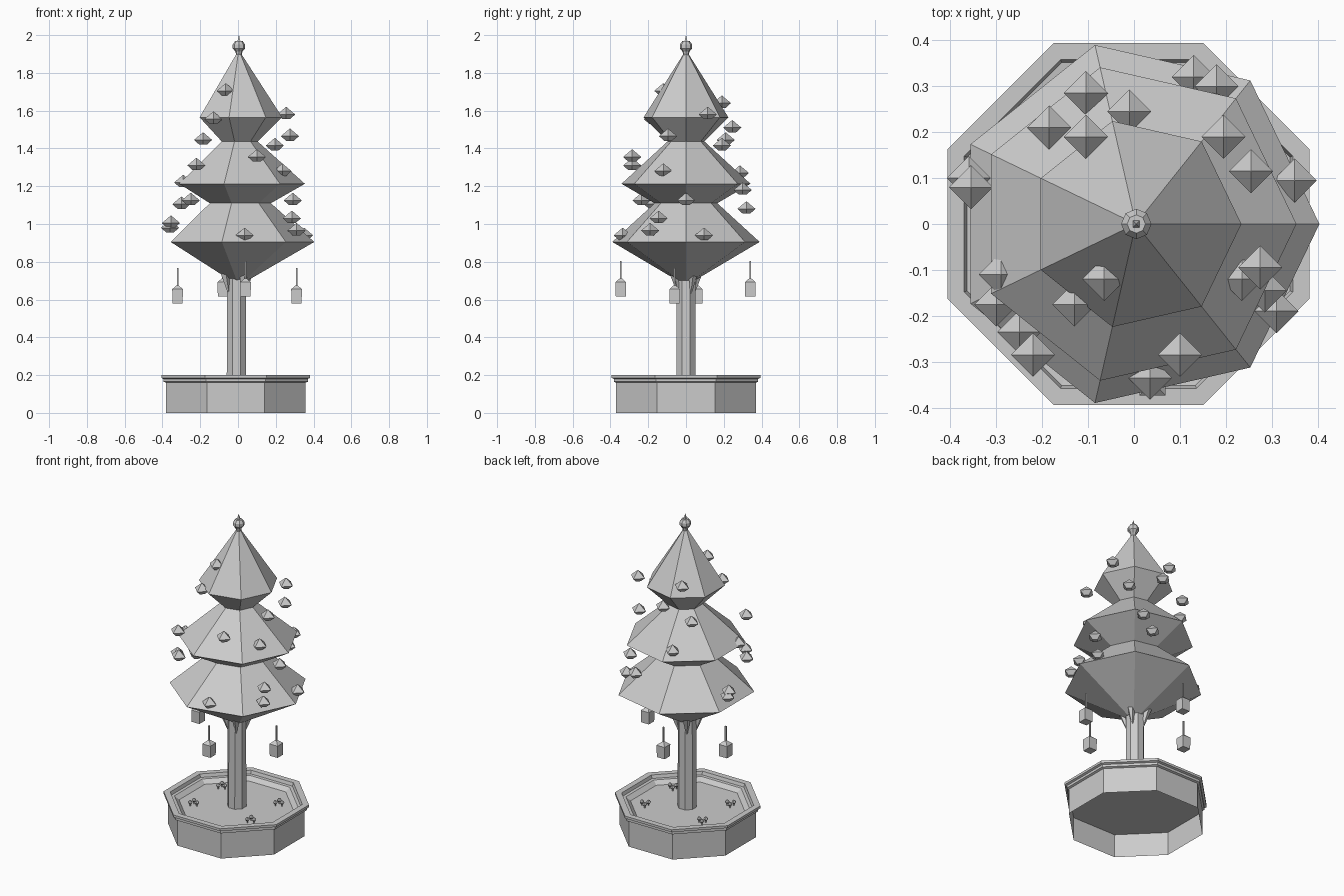
import bpy, bmesh, math
from mathutils import Vector

if "Cube" in bpy.data.objects:
    bpy.data.objects.remove(bpy.data.objects["Cube"], do_unlink=True)

grey = bpy.data.materials.new("plain grey")
grey.use_nodes = True
grey.diffuse_color = (0.6, 0.6, 0.6, 1)
grey.node_tree.nodes["Principled BSDF"].inputs["Base Color"].default_value = grey.diffuse_color

PLANTER_X = -0.012


def finish(name, bm):
    mesh = bpy.data.meshes.new(name)
    bm.to_mesh(mesh)
    bm.free()
    mesh.materials.append(grey)
    obj = bpy.data.objects.new(name, mesh)
    bpy.context.collection.objects.link(obj)
    return obj


def turn(bm, profile, sides, centre=(0, 0, 0), phase=0.0, cap=True):
    """Revolve (radius, height) points listed from bottom to top."""
    c = Vector(centre)
    rings = []
    for r, z in profile:
        ring = []
        for i in range(sides):
            a = phase + math.tau * i / sides
            ring.append(bm.verts.new(c + Vector((r * math.cos(a), r * math.sin(a), z))))
        rings.append(ring)
    for low, high in zip(rings, rings[1:]):
        for i in range(sides):
            j = (i + 1) % sides
            bm.faces.new((low[i], low[j], high[j], high[i]))
    if cap:
        bm.faces.new(rings[0][::-1])
        bm.faces.new(rings[-1])


def part(name, profile, sides, centre=(0, 0, 0), phase=0.0, cap=True):
    bm = bmesh.new()
    turn(bm, profile, sides, centre, phase, cap)
    return finish(name, bm)


def octagon(apothems):
    return [(a / math.cos(math.pi / 8), z) for a, z in apothems]


# Octagonal planter: open shell with a stepped rim and a raised floor
EIGHTH = math.pi / 8
part("planter_wall", octagon([(0.37, 0), (0.37, 0.16), (0.382, 0.165), (0.382, 0.18),
                              (0.394, 0.185), (0.394, 0.2), (0.358, 0.2),
                              (0.352, 0.18), (0.335, 0.178), (0.31, 0.155)]),
     8, (PLANTER_X, 0, 0), EIGHTH, cap=False)
part("planter_floor", octagon([(0.37, 0.148), (0.37, 0.155)]), 8, (PLANTER_X, 0, 0), EIGHTH)

# Trunk and short branches under the foliage
part("trunk", [(0.056, 0.155), (0.054, 0.76)], 8, (-0.008, 0, 0), EIGHTH)
for i in range(4):
    a = math.tau * (i + 0.35) / 4
    out = Vector((math.cos(a), math.sin(a), 0))
    bm = bmesh.new()
    turn(bm, [(0.003, 0), (0.025, 0.12)], 5)
    for v in bm.verts:
        v.co += out * (0.045 + 0.25 * v.co.z) + Vector((-0.008, 0, 0.62))
    finish("branch", bm)

# Three foliage tiers with seven sides
part("foliage", [(0.045, 0.7), (0.4, 0.905), (0.17, 1.11), (0.35, 1.213),
                 (0.1, 1.437), (0.23, 1.565), (0.014, 1.9)], 7, (0.004, 0, 0))

# Finial
part("finial_ball", [(0.015, 1.895), (0.018, 1.912), (0.033, 1.93), (0.033, 1.95),
                     (0.02, 1.968)], 8, (0.005, 0, 0))
part("finial_spike", [(0.013, 1.96), (0.0005, 2.0)], 4, (0.005, 0, 0), math.pi / 4)

# Faceted ornaments around the foliage
ornaments = [
    (-0.065, -0.12, 1.71), (-0.105, 0.19, 1.645), (0.255, 0.115, 1.585),
    (-0.13, -0.175, 1.56), (-0.01, 0.245, 1.515), (0.275, -0.095, 1.47),
    (-0.185, 0.21, 1.45), (0.195, 0.19, 1.42), (0.1, -0.285, 1.36),
    (-0.22, -0.285, 1.315), (0.235, -0.12, 1.285), (-0.105, 0.285, 1.275),
    (-0.29, -0.11, 1.225), (0.18, 0.3, 1.185), (0.29, 0, 1.13),
    (-0.25, -0.235, 1.13), (-0.3, -0.175, 1.11), (0.13, 0.32, 1.085),
    (0.285, -0.145, 1.035), (-0.355, 0.08, 1.01), (-0.36, 0.1, 0.985),
    (0.31, -0.19, 0.97), (0.35, 0.095, 0.945), (0.035, -0.335, 0.945)]
for spot in ornaments:
    part("ornament", [(0.02, -0.03), (0.048, -0.005), (0.001, 0.035)], 4, spot)

# Hanging lanterns: box, pyramid roof and rod
lanterns = [(0.31, -0.06, 0.58), (-0.32, 0.06, 0.58), (0.04, -0.345, 0.617), (-0.08, 0.34, 0.617)]
for spot in lanterns:
    bm = bmesh.new()
    turn(bm, [(0.038, 0), (0.04, 0.075), (0.008, 0.095)], 4, spot, math.pi / 4)
    turn(bm, [(0.006, 0.09), (0.006, 0.187)], 4, spot, math.pi / 4)
    finish("lantern", bm)

# Small flower clusters on the planter floor
for sx in (-1, 1):
    for sy in (-1, 1):
        bm = bmesh.new()
        for i in range(3):
            a = math.tau * i / 3
            base = (PLANTER_X + 0.2 * sx + 0.022 * math.cos(a), 0.14 * sy + 0.022 * math.sin(a), 0.155)
            turn(bm, [(0.004, 0), (0.004, 0.016)], 4, base)
            turn(bm, [(0.006, 0.012), (0.014, 0.022), (0.006, 0.034)], 6, base)
        finish("flower_cluster", bm)
